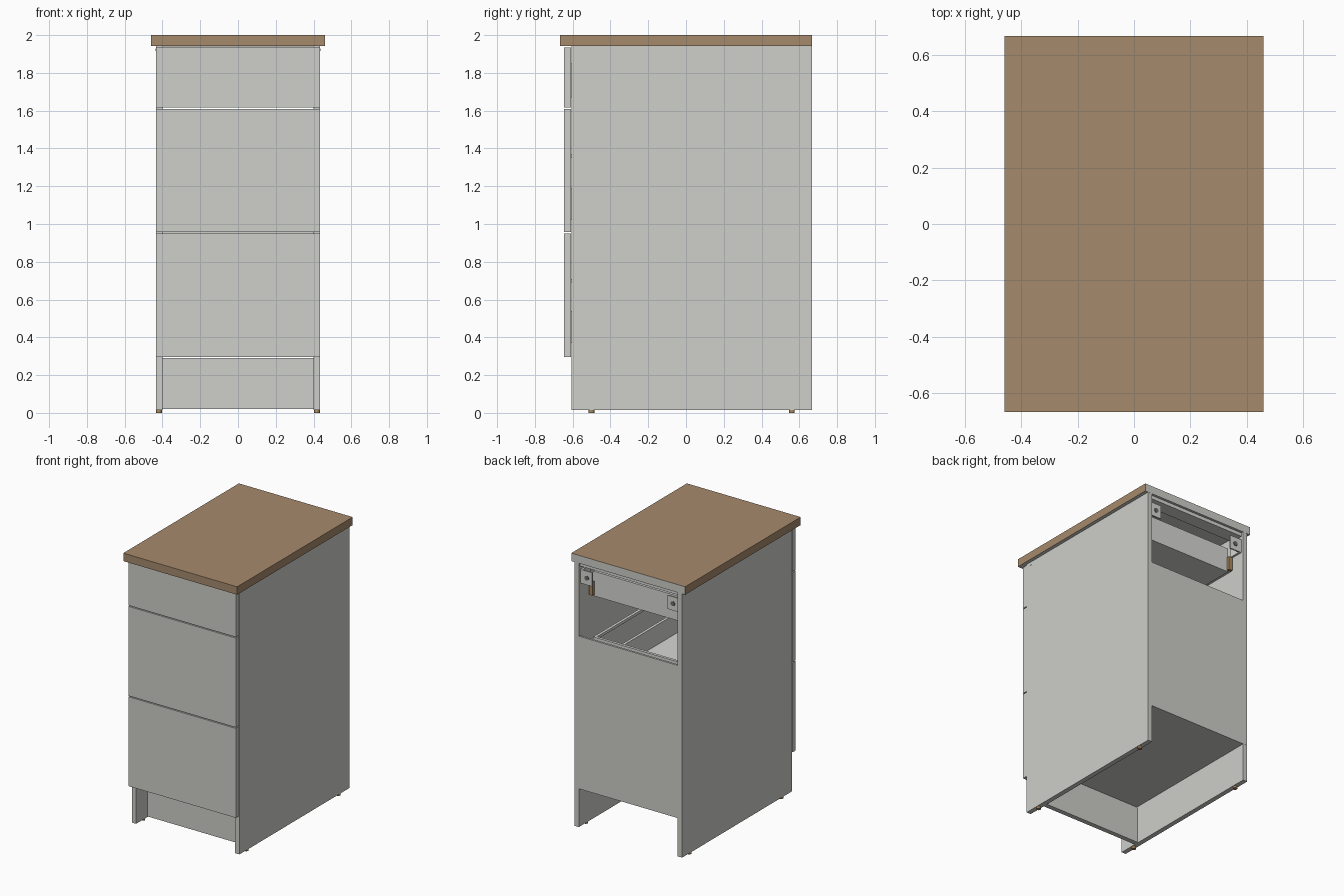
import bpy, bmesh
from mathutils import Matrix

if "Cube" in bpy.data.objects:
    bpy.data.objects.remove(bpy.data.objects["Cube"])


def material(name, rgb):
    m = bpy.data.materials.new(name)
    m.diffuse_color = (*rgb, 1)
    m.use_nodes = True
    m.node_tree.nodes["Principled BSDF"].inputs["Base Color"].default_value = m.diffuse_color
    return m


GREY = material("cabinet_grey", (0.62, 0.62, 0.59))
WOOD = material("worktop_wood", (0.38, 0.255, 0.15))
METAL = material("drawer_white", (0.68, 0.68, 0.66))
TAN = material("plastic_tan", (0.42, 0.25, 0.11))
DARK = material("screw_dark", (0.15, 0.15, 0.15))


def finish(name, bm, mats):
    me = bpy.data.meshes.new(name)
    bm.to_mesh(me)
    bm.free()
    for m in mats:
        me.materials.append(m)
    ob = bpy.data.objects.new(name, me)
    bpy.context.collection.objects.link(ob)
    return ob


def box(name, x, y, z, mat):
    """Box from (min, max) ranges on each axis."""
    bm = bmesh.new()
    bmesh.ops.create_cube(bm, size=1)
    for v in bm.verts:
        v.co = [r[0] if c < 0 else r[1] for c, r in zip(v.co, (x, y, z))]
    return finish(name, bm, [mat])


def cylinder(name, centre, radius, depth, mat, axis="Z"):
    bm = bmesh.new()
    rot = {"Z": Matrix(), "Y": Matrix.Rotation(1.5708, 4, "X"),
           "X": Matrix.Rotation(1.5708, 4, "Y")}[axis]
    bmesh.ops.create_cone(bm, cap_ends=True, segments=16, radius1=radius, radius2=radius,
                          depth=depth, matrix=Matrix.Translation(centre) @ rot)
    return finish(name, bm, [mat])


def span(s, a, b):
    """Range on the left (s=-1) or right (s=1) side."""
    return tuple(sorted((s * a, s * b)))


# Worktop: wood, with raw grey back edge and underside
top = box("worktop", (-0.46, 0.46), (-0.667, 0.667), (1.942, 2.0), WOOD)
top.data.materials.append(GREY)
for p in top.data.polygons:
    if p.normal.y > 0.5 or p.normal.z < -0.5:
        p.material_index = 1

# Carcass
box("bottom_panel", (-0.4, 0.4), (-0.605, 0.655), (0.295, 0.33), GREY)
box("plinth", (-0.4, 0.4), (-0.475, -0.44), (0.02, 0.29), GREY)
box("back_panel", (-0.422, 0.422), (0.652, 0.667), (0.295, 1.41), GREY)
box("front_top_rail", (-0.4, 0.4), (-0.6, -0.5), (1.925, 1.941), METAL)
box("back_top_rail", (-0.4, 0.4), (0.55, 0.65), (1.915, 1.941), METAL)

for s, side in ((-1, "left"), (1, "right")):
    box(f"{side}_side_panel", span(s, 0.4, 0.435), (-0.605, 0.6665), (0.015, 1.942), GREY)
    for y, where in ((-0.5, "front"), (0.56, "back")):
        cylinder(f"{side}_{where}_foot", (s * 0.418, y, 0.009), 0.015, 0.018, TAN)
    for y in (-0.56, 0.62):
        cylinder(f"{side}_cover_cap", (s * 0.435, y, 1.922), 0.006, 0.003, GREY, "X")
    # Wall hanging bracket with screw
    box(f"{side}_bracket", span(s, 0.305, 0.4), (0.638, 0.648), (1.79, 1.89), METAL)
    box(f"{side}_bracket_arm", span(s, 0.385, 0.4), (0.55, 0.648), (1.79, 1.89), METAL)
    cylinder(f"{side}_bracket_screw", (s * 0.348, 0.648, 1.84), 0.017, 0.008, DARK, "Y")

# Drawers: front z range, then box z range
drawers = (
    ("bottom", (0.297, 0.95), (0.37, 0.71)),
    ("middle", (0.957, 1.61), (1.02, 1.37)),
    ("top", (1.617, 1.935), (1.67, 1.85)),
)
for name, front, (z0, z1) in drawers:
    box(f"{name}_drawer_front", (-0.435, 0.435), (-0.645, -0.609), front, GREY)
    box(f"{name}_drawer_floor", (-0.36, 0.36), (-0.609, 0.55), (z0, z0 + 0.025), METAL)
    box(f"{name}_drawer_back", (-0.36, 0.36), (0.53, 0.55), (z0, z1), METAL)
    for s, side in ((-1, "left"), (1, "right")):
        box(f"{name}_{side}_drawer_wall", span(s, 0.345, 0.365), (-0.609, 0.55),
            (z0, z0 + 0.17), METAL)
        box(f"{name}_{side}_drawer_rail", span(s, 0.345, 0.365), (-0.609, 0.55),
            (z1 - 0.02, z1), METAL)
        box(f"{name}_{side}_runner", span(s, 0.368, 0.4), (-0.59, 0.54),
            (z0 + 0.02, z0 + 0.07), METAL)
        box(f"{name}_{side}_runner_end", span(s, 0.355, 0.385), (0.55, 0.57),
            (z0 + 0.01, z0 + 0.11), TAN)
